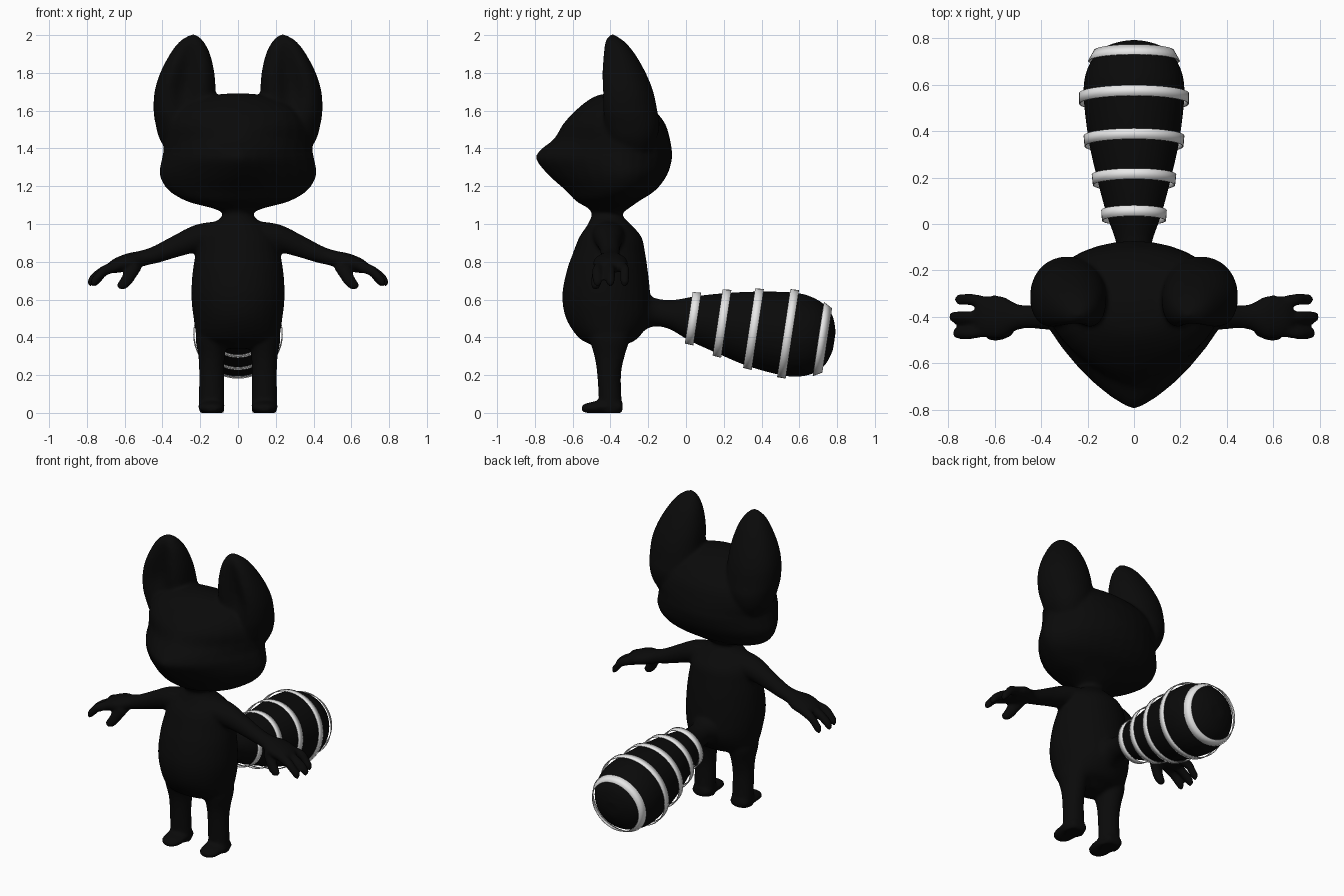
import bpy, bmesh, math
from mathutils import Vector, Matrix

cube = bpy.data.objects.get("Cube")
if cube:
    bpy.data.objects.remove(cube)

X, Y, Z = Vector((1, 0, 0)), Vector((0, 1, 0)), Vector((0, 0, 1))
SEG = 32


def material(name, value, rough):
    m = bpy.data.materials.new(name)
    m.use_nodes = True
    col = (value, value, value, 1)
    m.diffuse_color = col
    b = m.node_tree.nodes["Principled BSDF"]
    b.inputs["Base Color"].default_value = col
    b.inputs["Roughness"].default_value = rough
    return m


black = material("fur_black", 0.003, 0.8)
white = material("band_white", 0.8, 0.6)


def smooth_rows(rows, steps=5):
    """Catmull-Rom interpolation of section parameters."""
    out = []
    for i in range(len(rows) - 1):
        p0, p1 = rows[max(i - 1, 0)], rows[i]
        p2, p3 = rows[i + 1], rows[min(i + 2, len(rows) - 1)]
        for k in range(steps):
            t = k / steps
            out.append([b + 0.5 * t * (c - a + t * (2 * a - 5 * b + 4 * c - d + t * (3 * (b - c) + d - a)))
                        for a, b, c, d in zip(p0, p1, p2, p3)])
    return out + [list(rows[-1])]


def loft(bm, rows, section, sides=(1,)):
    """Skin closed sections; a side of -1 mirrors the part across x."""
    rows = smooth_rows(rows)
    for s in sides:
        rings = []
        for row in rows:
            pts = [section(row, 2 * math.pi * k / SEG) for k in range(SEG)]
            rings.append([bm.verts.new((p[0] * s, p[1], p[2])) for p in pts])
        for a, b in zip(rings, rings[1:]):
            for k in range(SEG):
                j = (k + 1) % SEG
                bm.faces.new((a[k], a[j], b[j], b[k]))
        bm.faces.new(rings[0])
        bm.faces.new(rings[-1])


def oval(u, v):
    """Section for rows of x, y, z, radius along u, radius along v."""
    def section(r, t):
        return Vector(r[:3]) + u * r[3] * math.cos(t) + v * r[4] * math.sin(t)
    return section


def power(v, n):
    return math.copysign(abs(v) ** (2 / n), v)


def head_section(r, t):
    # rows: z, half width, front y, back y, front sharpness
    z, w, yf, yb, n = r
    c, s = math.cos(t), math.sin(t)
    mid = yb + (yf - yb) * 0.38
    if s < 0:
        return w * power(c, n), mid + (mid - yf) * power(s, n), z
    return w * c, mid + (yb - mid) * s, z


def ear_section(r, t):
    # rows: z, outer x, inner x, front y, back y, hollow
    z, xo, xi, yf, yb, hollow = r
    c, s = math.cos(t), math.sin(t)
    ry = (yb - yf) / 2
    y = (yf + yb) / 2 + ry * power(s, 2.3)
    if s < 0:
        y += hollow * ry * math.exp(-(c / 0.45) ** 2)
    return (xo + xi) / 2 + (xo - xi) / 2 * c, y, z


BOTH = (1, -1)
bm = bmesh.new()

# Torso and neck
loft(bm, [(0, -.41, .34, .08, .05), (0, -.41, .36, .16, .09), (0, -.41, .40, .215, .16),
          (0, -.413, .50, .235, .222), (0, -.422, .62, .247, .233), (0, -.417, .75, .24, .215),
          (0, -.407, .85, .222, .19), (0, -.4, .93, .2, .165), (0, -.405, .99, .15, .12),
          (0, -.415, 1.03, .095, .09), (0, -.417, 1.06, .08, .082), (0, -.417, 1.12, .1, .1)],
     oval(X, Y))

# Head with pointed muzzle
loft(bm, [(1.06, .08, -.5, -.335, 2), (1.085, .14, -.52, -.3, 2), (1.12, .27, -.58, -.25, 1.9),
          (1.18, .37, -.64, -.16, 1.6), (1.26, .415, -.73, -.1, 1.4), (1.34, .405, -.793, -.075, 1.35),
          (1.39, .395, -.775, -.075, 1.35), (1.45, .4, -.7, -.085, 1.5), (1.53, .38, -.65, -.11, 1.8),
          (1.6, .33, -.585, -.165, 2), (1.65, .25, -.525, -.23, 2), (1.68, .15, -.47, -.31, 2),
          (1.692, .03, -.41, -.37, 2)], head_section)

# Ears
loft(bm, [(1.36, .36, .23, -.38, -.2, 0), (1.45, .415, .17, -.42, -.155, 0),
          (1.53, .437, .14, -.45, -.14, .1), (1.6, .447, .117, -.47, -.152, .3),
          (1.7, .442, .118, -.48, -.173, .5), (1.8, .412, .125, -.477, -.213, .5),
          (1.9, .36, .148, -.457, -.27, .35), (1.96, .315, .178, -.435, -.32, .15),
          (1.99, .275, .205, -.412, -.36, 0), (2.004, .245, .225, -.395, -.38, 0)],
     ear_section, BOTH)

# Legs and feet
loft(bm, [(.14, -.4, .0, .065, .058), (.14, -.4, .04, .068, .06), (.14, -.407, .2, .066, .063),
          (.14, -.405, .3, .07, .08), (.14, -.405, .4, .085, .11), (.13, -.41, .5, .08, .12)],
     oval(X, Y), BOTH)
loft(bm, [(.14, -.335, .03, .04, .025), (.14, -.36, .033, .064, .035), (.14, -.45, .032, .07, .034),
          (.14, -.52, .026, .06, .027), (.14, -.552, .024, .03, .016)], oval(X, Z), BOTH)

# Arms and palms
across = Vector((.35, 0, .94))
loft(bm, [(.08, -.41, .94, .1, .08), (.2, -.41, .928, .08, .072), (.32, -.405, .885, .058, .058),
          (.43, -.4, .84, .05, .046), (.5, -.4, .82, .055, .042), (.57, -.4, .802, .09, .045),
          (.64, -.4, .78, .088, .04), (.68, -.4, .765, .06, .026)], oval(Y, across), BOTH)

# Fingers and thumbs
for y, tip in ((-.325, .765), (-.4, .79), (-.47, .775)):
    loft(bm, [(.61, y * .7 - .12, .785, .03, .03), (.7, y, .757, .026, .028),
              (tip - .03, y, .717, .026, .026), (tip - .005, y, .69, .022, .022),
              (tip + .003, y, .678, .008, .008)], oval(Y, across), BOTH)
loft(bm, [(.54, -.44, .79, .045, .04), (.57, -.465, .735, .033, .035), (.595, -.475, .695, .028, .032),
          (.62, -.478, .668, .022, .024), (.632, -.478, .658, .008, .008)],
     oval(Y, Vector((.8, 0, .6))), BOTH)

# Tail
TILT = .15
tail_up = Vector((0, math.sin(TILT), math.cos(TILT)))
loft(bm, [(0, -.26, .53, .13, .13), (0, -.2, .53, .09, .09), (0, -.15, .53, .073, .073),
          (0, -.07, .52, .08, .08), (0, .037, .5, .117, .12), (0, .19, .475, .158, .162),
          (0, .357, .445, .195, .2), (0, .54, .418, .217, .222), (0, .64, .402, .21, .212),
          (0, .715, .391, .175, .177), (0, .76, .384, .125, .125), (0, .785, .38, .05, .05)],
     oval(X, tail_up))

# Fuse the body parts into one soft skin
bmesh.ops.recalc_face_normals(bm, faces=bm.faces)
mesh = bpy.data.meshes.new("body")
bm.to_mesh(mesh)
bm.free()
mesh.materials.append(black)
body = bpy.data.objects.new("body", mesh)
bpy.context.collection.objects.link(body)
remesh = body.modifiers.new("fuse", 'REMESH')
remesh.mode = 'VOXEL'
remesh.voxel_size = 0.011
remesh.use_smooth_shade = True
soften = body.modifiers.new("soften", 'SMOOTH')
soften.factor = 0.5
soften.iterations = 6

# Floating white tail bands: y, z, front radius, back radius
bands = [(.037, .5, .138, .141), (.19, .475, .177, .182), (.357, .445, .213, .217),
         (.54, .419, .236, .237), (.725, .387, .198, .172)]
for i, (y, z, r1, r2) in enumerate(bands):
    bm = bmesh.new()
    bmesh.ops.create_cone(bm, cap_ends=False, segments=48, radius1=r1, radius2=r2, depth=.046)
    turn = Matrix.Translation((0, y, z)) @ Matrix.Rotation(-(math.pi / 2 + TILT), 4, 'X')
    bmesh.ops.transform(bm, matrix=turn, verts=bm.verts)
    mesh = bpy.data.meshes.new(f"tail_band_{i + 1}")
    bm.to_mesh(mesh)
    bm.free()
    mesh.materials.append(white)
    band = bpy.data.objects.new(f"tail_band_{i + 1}", mesh)
    bpy.context.collection.objects.link(band)
    wall = band.modifiers.new("wall", 'SOLIDIFY')
    wall.thickness = 0.005
    bpy.ops.object.select_all(action='DESELECT')
    band.select_set(True)
    bpy.context.view_layer.objects.active = band
    bpy.ops.object.shade_smooth_by_angle(angle=math.radians(40))
